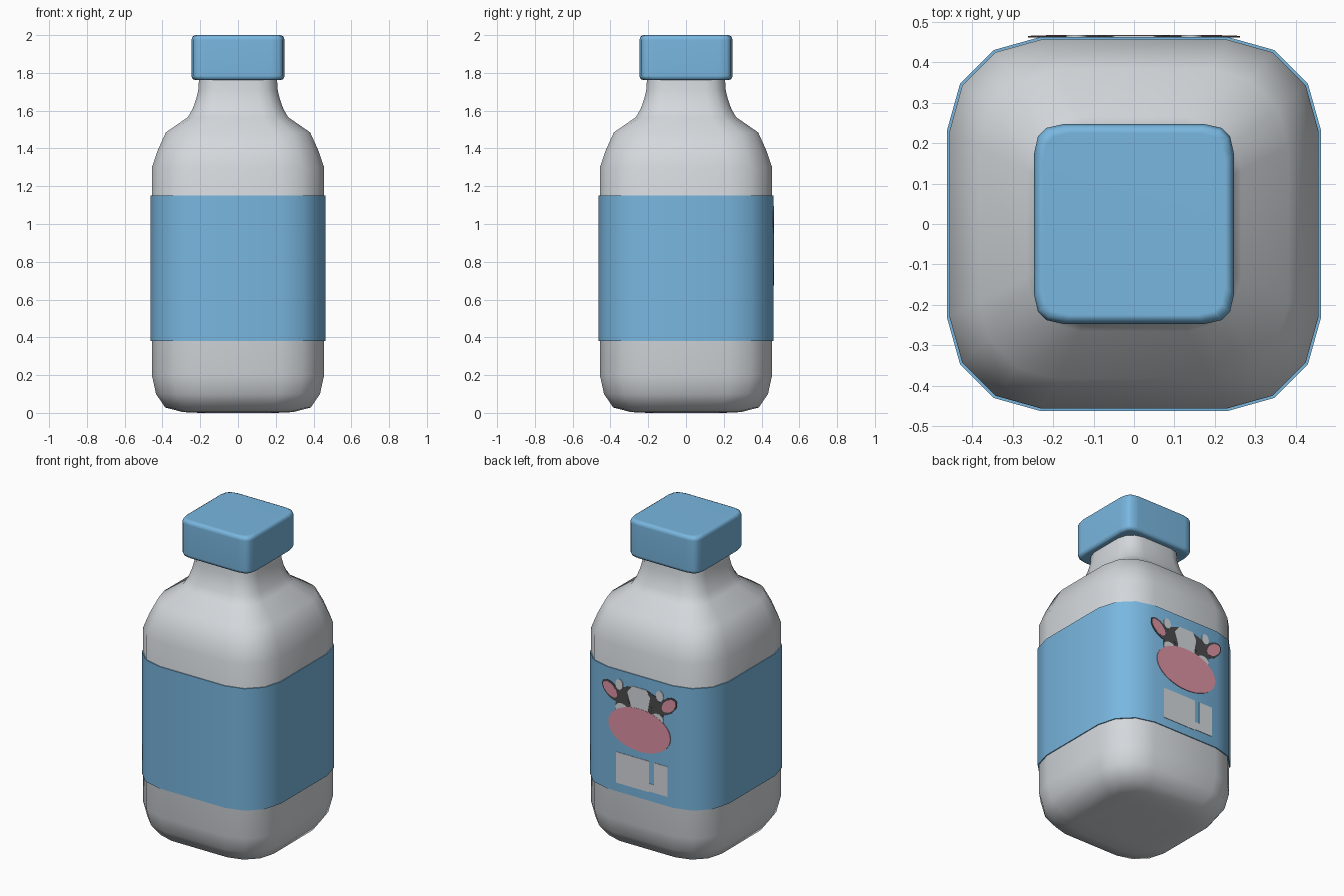
import bpy, bmesh, math
from mathutils import Vector

if "Cube" in bpy.data.objects:
    bpy.data.objects.remove(bpy.data.objects["Cube"])


def material(name, rgb):
    m = bpy.data.materials.new(name)
    m.diffuse_color = (*rgb, 1)
    m.use_nodes = True
    m.node_tree.nodes["Principled BSDF"].inputs["Base Color"].default_value = m.diffuse_color
    return m


WHITE = material("milky white", (0.66, 0.69, 0.72))
BLUE = material("sky blue", (0.19, 0.47, 0.74))
PINK = material("muzzle pink", (0.72, 0.29, 0.37))
DARK = material("charcoal", (0.07, 0.07, 0.075))

# Corner points of the rounded square, as fractions of the half width
BODY_CORNER = [(1, .5), (.93, .75), (.75, .93), (.5, 1)]
CAP_CORNER = [(1, .70), (.96, .88), (.88, .96), (.70, 1)]


def finish(name, bm, mat, angle):
    bmesh.ops.recalc_face_normals(bm, faces=bm.faces)
    me = bpy.data.meshes.new(name)
    bm.to_mesh(me)
    bm.free()
    me.materials.append(mat)
    ob = bpy.data.objects.new(name, me)
    bpy.context.collection.objects.link(ob)
    if angle:
        bpy.ops.object.select_all(action='DESELECT')
        ob.select_set(True)
        bpy.context.view_layer.objects.active = ob
        bpy.ops.object.shade_smooth_by_angle(angle=math.radians(angle))
    return ob


def loft(name, profile, corner, mat, angle, caps=True):
    """Stack rounded-square rings following (half width, height) pairs."""
    bm = bmesh.new()
    rings = []
    for w, z in profile:
        ring = []
        for q in range(4):
            c, s = [(1, 0), (0, 1), (-1, 0), (0, -1)][q]
            for x, y in corner:
                ring.append(bm.verts.new((w * (c * x - s * y), w * (s * x + c * y), z)))
        rings.append(ring)
    n = len(rings[0])
    for a, b in zip(rings, rings[1:]):
        for i in range(n):
            j = (i + 1) % n
            bm.faces.new((a[i], a[j], b[j], b[i]))
    if caps:
        bm.faces.new(rings[0][::-1])
        bm.faces.new(rings[-1])
    return finish(name, bm, mat, angle)


def plate(name, pts, layer, mat):
    """Thin plate on the back of the label; pts are (x, z)."""
    bm = bmesh.new()
    f = bm.faces.new([bm.verts.new((x, 0.461, z)) for x, z in pts])
    new = bmesh.ops.extrude_face_region(bm, geom=[f])["geom"]
    verts = [v for v in new if isinstance(v, bmesh.types.BMVert)]
    bmesh.ops.translate(bm, vec=Vector((0, 0.0035 + 0.001 * layer, 0)), verts=verts)
    return finish(name, bm, mat, 0)


def oval(x, z, rx, rz, tilt=0, n=28):
    c, s = math.cos(math.radians(tilt)), math.sin(math.radians(tilt))
    out = []
    for i in range(n):
        a = 2 * math.pi * i / n
        u, v = rx * math.cos(a), rz * math.sin(a)
        out.append((x + c * u - s * v, z + s * u + c * v))
    return out


def box(x0, x1, z0, z1):
    return [(x0, z0), (x1, z0), (x1, z1), (x0, z1)]


# Bottle body with shoulder and neck
loft("bottle", [(.20, 0), (.29, .004), (.385, .028), (.434, .10), (.456, .20),
                (.457, .75), (.456, 1.30), (.425, 1.39), (.382, 1.485), (.265, 1.566),
                (.24, 1.61), (.222, 1.66), (.21, 1.71), (.206, 1.78)],
     BODY_CORNER, WHITE, 60)

# Wrap-around label
loft("label", [(.454, .38), (.462, .38), (.462, 1.15), (.454, 1.15)],
     BODY_CORNER, BLUE, 40, caps=False)

# Cap with softened edges
cap = loft("cap", [(.225, 1.762), (.24, 1.767), (.247, 1.785), (.247, 1.975),
                   (.24, 1.993), (.225, 2.0)], CAP_CORNER, BLUE, 60)
cap.modifiers.new("even_shading", 'WEIGHTED_NORMAL')

# Cow face on the back of the label
plate("cow_head", [(-.17, .84), (.17, .84), (.165, .97), (.13, 1.045), (.06, 1.07),
                   (-.06, 1.07), (-.13, 1.045), (-.165, .97)], 0, DARK)
plate("cow_blaze", [(-.085, .84), (.085, .84), (.06, .95), (.085, 1.03), (.05, 1.075),
                    (-.05, 1.075), (-.075, 1.03), (-.06, .95)], 1, WHITE)
for side, tag in ((1, "left"), (-1, "right")):
    plate("ear_" + tag, oval(side * .195, 1.01, .078, .045, side * 40), 0, DARK)
    plate("ear_inner_" + tag, oval(side * .205, 1.015, .058, .033, side * 40), 1, PINK)
    plate("horn_" + tag, oval(side * .142, 1.062, .026, .033), 2, WHITE)
    plate("cheek_" + tag, oval(side * .125, .915, .042, .032), 1, WHITE)
    plate("eye_" + tag, oval(side * .08, .965, .009, .013), 2, DARK)
plate("muzzle", oval(0, .81, .217, .135, n=40), 2, PINK)

# Plain pale panels under the face
plate("panel_wide", box(-.065, .165, .435, .63), 0, WHITE)
plate("panel_narrow", box(-.195, -.10, .44, .63), 0, WHITE)
plate("panel_link", box(-.10, -.065, .44, .49), 0, WHITE)
